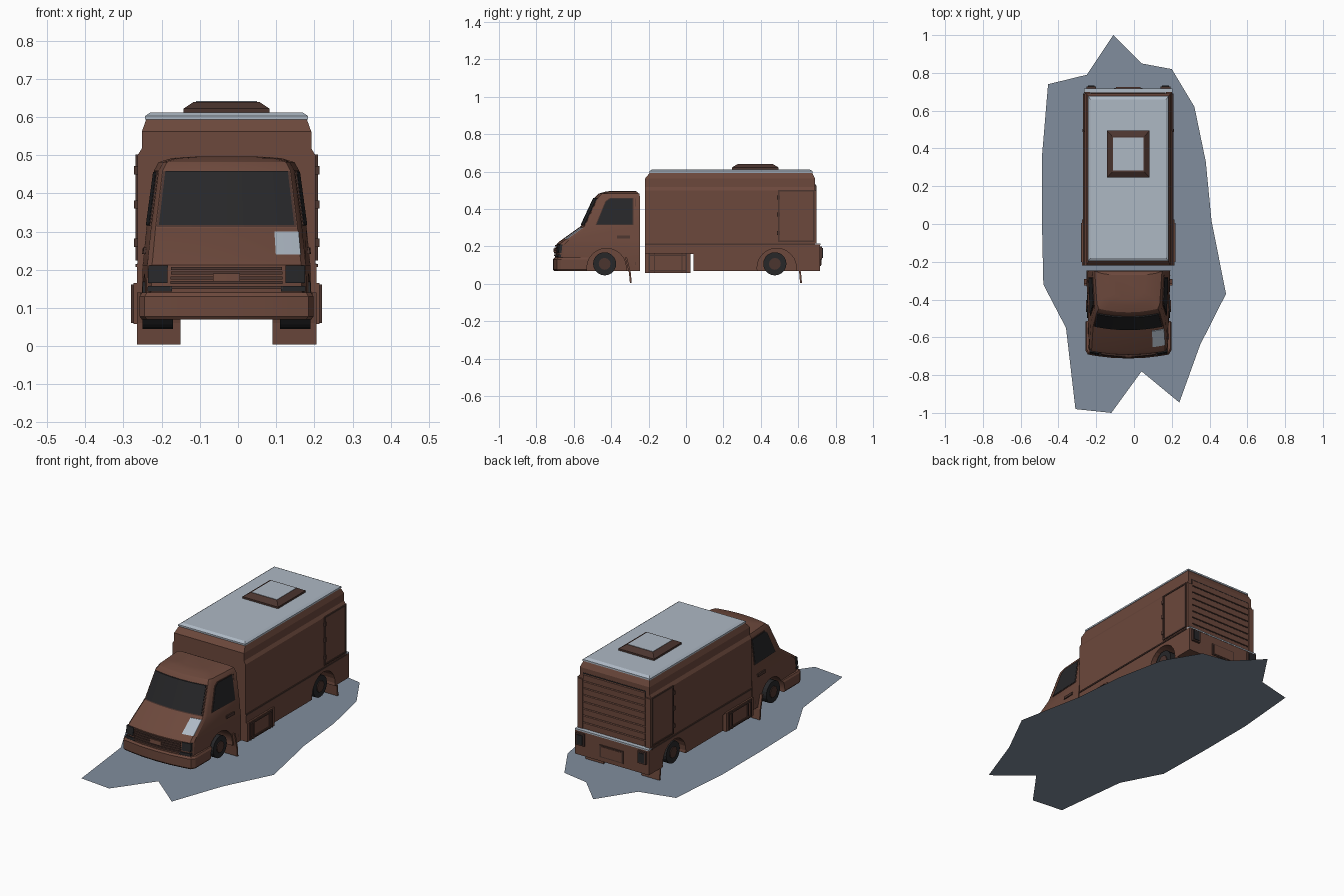
import bpy, bmesh, math
from mathutils import Vector

if "Cube" in bpy.data.objects:
    bpy.data.objects.remove(bpy.data.objects["Cube"])

CX = -0.03  # truck centre line


def mat(name, r, g, b):
    m = bpy.data.materials.new(name)
    m.diffuse_color = (r, g, b, 1)
    m.use_nodes = True
    m.node_tree.nodes["Principled BSDF"].inputs["Base Color"].default_value = m.diffuse_color
    return m


RUST = mat("rust", 0.15, 0.065, 0.045)
DARK = mat("dark", 0.02, 0.02, 0.022)
TRIM = mat("trim", 0.07, 0.035, 0.028)
PALE = mat("pale", 0.42, 0.48, 0.55)
DUST = mat("dust", 0.22, 0.27, 0.34)


def mesh(name, verts, faces, m):
    me = bpy.data.meshes.new(name)
    me.from_pydata([tuple(v) for v in verts], [], faces)
    bm = bmesh.new()
    bm.from_mesh(me)
    bmesh.ops.recalc_face_normals(bm, faces=bm.faces)
    bm.to_mesh(me)
    bm.free()
    ob = bpy.data.objects.new(name, me)
    bpy.context.collection.objects.link(ob)
    me.materials.append(m)
    return ob


def loft(name, rings, m):
    n = len(rings[0])
    faces = [(i * n + j, i * n + (j + 1) % n, (i + 1) * n + (j + 1) % n, (i + 1) * n + j)
             for i in range(len(rings) - 1) for j in range(n)]
    faces += [tuple(range(n)), tuple(range((len(rings) - 1) * n, len(rings) * n))]
    return mesh(name, [v for r in rings for v in r], faces, m)


def rect(z, hw, y0, y1):
    return [(CX - hw, y0, z), (CX + hw, y0, z), (CX + hw, y1, z), (CX - hw, y1, z)]


def box(name, x0, x1, y0, y1, z0, z1, m):
    # x is measured from the truck centre line
    return loft(name, [[(CX + x0, y0, z), (CX + x1, y0, z), (CX + x1, y1, z), (CX + x0, y1, z)]
                       for z in (z0, z1)], m)


def pair(name, x0, x1, *rest):
    box(name + "_right", x0, x1, *rest)
    box(name + "_left", -x1, -x0, *rest)


def cylinder(name, x, y, z, r, depth, m, seg=20):
    rings = [[(CX + x + s * depth / 2, y + r * math.cos(a), z + r * math.sin(a))
              for a in (2 * math.pi * k / seg for k in range(seg))] for s in (-1, 1)]
    return loft(name, rings, m)


def cut(ob, cutter):
    mod = ob.modifiers.new("cut", "BOOLEAN")
    mod.operation, mod.solver, mod.object = "DIFFERENCE", "EXACT", cutter
    dg = bpy.context.evaluated_depsgraph_get()
    me = bpy.data.meshes.new_from_object(ob.evaluated_get(dg))
    ob.modifiers.clear()
    ob.data = me
    bpy.data.objects.remove(cutter)


# cab: horizontal rings (z, front y, half width, rear y) with a bowed front
BACK = -0.245
LEVELS = [(0.07, -0.69, 0.208, BACK), (0.14, -0.70, 0.21, BACK), (0.212, -0.692, 0.208, BACK),
          (0.228, -0.675, 0.206, BACK), (0.31, -0.56, 0.198, BACK), (0.46, -0.49, 0.178, BACK),
          (0.482, -0.468, 0.166, -0.25), (0.493, -0.43, 0.13, -0.262), (0.497, -0.40, 0.07, -0.27)]
US = [-1, -0.94, -0.75, -0.4, 0, 0.4, 0.75, 0.94, 1]


def level(z):
    for a, b in zip(LEVELS, LEVELS[1:]):
        if z <= b[0]:
            t = (z - a[0]) / (b[0] - a[0])
            return [p + (q - p) * t for p, q in zip(a, b)]


def front(u, z, off=0.0):
    _, yf, hw, _ = level(z)
    return Vector((CX + u * hw, yf + 0.022 * u * u + (0.02 if abs(u) == 1 else 0) - off, z))


def side_x(y, z):
    _, yf, hw, yb = level(z)
    return hw + 0.012 * max(0, (y - yf) / (yb - yf))


cab = loft("cab", [[front(u, l[0]) for u in US] +
                   [(CX + l[2] + 0.012, l[3], l[0]), (CX - l[2] - 0.012, l[3], l[0])]
                   for l in LEVELS], RUST)


def front_panel(name, u0, u1, z0, z1, off, m, taper=0.0, n=8):
    # thin panel lying on the bowed cab front
    verts, faces = [], []
    for z, k in ((z0, 1), (z1, 1 - taper)):
        for o in (off, -0.01):
            verts += [front((u0 + (u1 - u0) * i / n) * k, z, o) for i in range(n + 1)]
    s = n + 1
    loop = [0, 2 * s, 3 * s, s]  # outer low, outer high, inner high, inner low
    for i in range(n):
        for a, b in zip(loop, loop[1:] + loop[:1]):
            faces.append((a + i, a + i + 1, b + i + 1, b + i))
    faces += [tuple(loop), tuple(q + n for q in loop)]
    return mesh(name, verts, faces, m)


front_panel("windscreen_seal", -0.93, 0.93, 0.312, 0.459, 0.003, TRIM)
front_panel("windscreen", -0.9, 0.9, 0.318, 0.4595, 0.006, DARK)
front_panel("hood_patch", 0.63, 0.95, 0.24, 0.30, 0.003, PALE, 0.0, 3)
for i in range(5):
    z = 0.15 + i * 0.0125
    front_panel("grille_slat", -0.7, 0.7, z, z + 0.008, 0.008, TRIM)
front_panel("front_plate", -0.17, 0.17, 0.17, 0.19, 0.013, RUST, 0, 2)
for s in (-1, 1):
    front_panel("headlight", s * 0.74, s * 0.985, 0.166, 0.211, 0.006, DARK, 0, 3)
    front_panel("indicator", s * 0.68, s * 0.985, 0.143, 0.157, 0.008, DARK, 0, 3)

# front bumper wrapping round to the wheel arch
bumper = loft("front_bumper", [[(CX + u * hw, -0.712 + d + 0.024 * u * u + (0.02 if abs(u) == 1 else 0), z)
                                for u in US] + [(CX + hw, -0.5, z), (CX - hw, -0.5, z)]
                               for z, hw, d in ((0.07, 0.222, 0.006), (0.078, 0.228, 0), (0.13, 0.228, 0),
                                                (0.14, 0.222, 0.008))], RUST)


def side_panel(name, pts, off, m):
    for s in (-1, 1):
        rings = [[(CX + s * (side_x(y, z) + o), y, z) for y, z in pts] for o in (-0.006, off)]
        loft(name + ("_right" if s > 0 else "_left"), rings, m)


# cab side windows, handles and door seams
WIN = [(-0.478, 0.318), (-0.285, 0.318), (-0.285, 0.456), (-0.405, 0.456), (-0.428, 0.44)]
side_panel("window_seal", [(-0.366 + (y + 0.366) * 1.05, 0.387 + (z - 0.387) * 1.05) for y, z in WIN], 0.002, TRIM)
side_panel("side_window", WIN, 0.004, DARK)
side_panel("door_handle", [(-0.37, 0.242), (-0.30, 0.242), (-0.30, 0.258), (-0.37, 0.258)], 0.006, TRIM)
side_panel("door_seam", [(-0.272, 0.10), (-0.269, 0.10), (-0.269, 0.455), (-0.272, 0.455)], 0.002, TRIM)

# cargo body with chamfered top, and pale roof
loft("cargo_body", [rect(0.205, 0.233, -0.22, 0.69), rect(0.5, 0.233, -0.22, 0.69),
                    rect(0.518, 0.222, -0.22, 0.69), rect(0.562, 0.222, -0.22, 0.69),
                    rect(0.598, 0.209, -0.19, 0.672)], RUST)
loft("roof", [rect(0.594, 0.213, -0.196, 0.677), rect(0.603, 0.213, -0.196, 0.677),
              rect(0.612, 0.2, -0.18, 0.66)], PALE)

# roof hatch
loft("roof_hatch", [rect(0.608, 0.113, 0.245, 0.495), rect(0.622, 0.113, 0.245, 0.495),
                    rect(0.64, 0.086, 0.275, 0.465)], TRIM)
loft("hatch_lid", [rect(0.635, 0.08, 0.282, 0.458), rect(0.642, 0.08, 0.282, 0.458)], PALE)

# lower skirts
box("front_skirt", -0.235, 0.235, -0.22, 0.04, 0.16, 0.212, RUST)
skirt = box("rear_skirt", -0.235, 0.235, 0.04, 0.69, 0.07, 0.212, RUST)
pair("skirt_rail", 0.23, 0.239, -0.22, 0.69, 0.207, 0.215, TRIM)

# wheel arches, wheels and mud flaps
for y, bodies in ((-0.425, (cab, bumper)), (0.485, (skirt,))):
    for s in (-1, 1):
        for body in bodies:
            cut(body, cylinder("arch_cutter", s * 0.2, y, 0.085, 0.105, 0.18, DARK, 24))
        cylinder("wheel", s * 0.18, y - 0.01, 0.107, 0.062, 0.08, DARK)
        cylinder("wheel_hub", s * 0.215, y - 0.01, 0.107, 0.032, 0.02, TRIM, 12)
        fl = [(y + 0.105, 0.14), (y + 0.125, 0.06), (y + 0.13, 0.004)]
        x0, x1 = sorted((CX + s * 0.12, CX + s * 0.235))
        loft("mud_flap", [[(x0, a - 0.005, z), (x1, a - 0.005, z), (x1, a + 0.005, z), (x0, a + 0.005, z)]
                          for a, z in fl], RUST)

# side lockers with framed doors
pair("side_locker", 0.13, 0.244, -0.22, 0.025, 0.058, 0.165, RUST)
for z in (0.066, 0.15):
    pair("locker_frame", 0.24, 0.25, -0.2, 0.005, z, z + 0.008, TRIM)
for y in (-0.2, -0.172, -0.025, -0.002):
    pair("locker_strap", 0.24, 0.25, y, y + 0.007, 0.06, 0.162, TRIM)

# framed side door near the back of the body
pair("cargo_door", 0.225, 0.235, 0.5, 0.68, 0.232, 0.495, RUST)
for y in (0.492, 0.678):
    pair("cargo_door_post", 0.225, 0.239, y, y + 0.009, 0.225, 0.502, TRIM)
for z in (0.225, 0.494):
    pair("cargo_door_rail", 0.225, 0.239, 0.492, 0.687, z, z + 0.008, TRIM)
for z in (0.26, 0.36, 0.45):
    pair("cargo_door_hinge", 0.232, 0.243, 0.486, 0.502, z, z + 0.022, TRIM)

# rear roller door
box("roller_backing", -0.2, 0.2, 0.685, 0.692, 0.215, 0.535, DARK)
for i in range(8):
    z = 0.218 + i * 0.0395
    loft("roller_slat", [rect(z, 0.198, 0.685, 0.697), rect(z + 0.032, 0.198, 0.685, 0.697),
                         rect(z + 0.036, 0.198, 0.685, 0.693)], RUST)
pair("roller_post", 0.2, 0.232, 0.685, 0.698, 0.21, 0.5, RUST)

# rear bumper, lamps and plate
box("rear_bumper", -0.235, 0.235, 0.685, 0.716, 0.07, 0.21, RUST)
box("bumper_step", -0.235, 0.235, 0.688, 0.718, 0.208, 0.216, PALE)
pair("tail_lamp_frame", 0.17, 0.222, 0.71, 0.728, 0.13, 0.2, TRIM)
pair("tail_lamp", 0.178, 0.214, 0.72, 0.732, 0.138, 0.192, DARK)
box("rear_plate_frame", -0.075, 0.075, 0.71, 0.721, 0.095, 0.165, TRIM)
box("rear_plate", -0.065, 0.065, 0.715, 0.724, 0.102, 0.158, RUST)

# dusty ground patch
G = [(-0.11, 1), (0.04, 0.85), (0.2, 0.82), (0.32, 0.62), (0.38, 0.33), (0.41, 0.02), (0.487, -0.37),
     (0.35, -0.64), (0.24, -0.945), (0.04, -0.78), (-0.12, -1), (-0.31, -0.98), (-0.36, -0.55),
     (-0.48, -0.32), (-0.487, 0), (-0.487, 0.36), (-0.455, 0.74), (-0.25, 0.79)]
gv = [(x, y, 0) for x, y in G] + [(0, 0, 0)]
ground = mesh("ground_patch", gv, [(i, (i + 1) % 18, 18) for i in range(18)], DUST)
if ground.data.polygons[0].normal.z < 0:
    ground.data.flip_normals()

# smooth the curved cab, keeping its creases
bpy.ops.object.select_all(action="DESELECT")
for ob in (cab, bumper):
    ob.select_set(True)
bpy.context.view_layer.objects.active = cab
bpy.ops.object.shade_smooth_by_angle(angle=math.radians(25))
